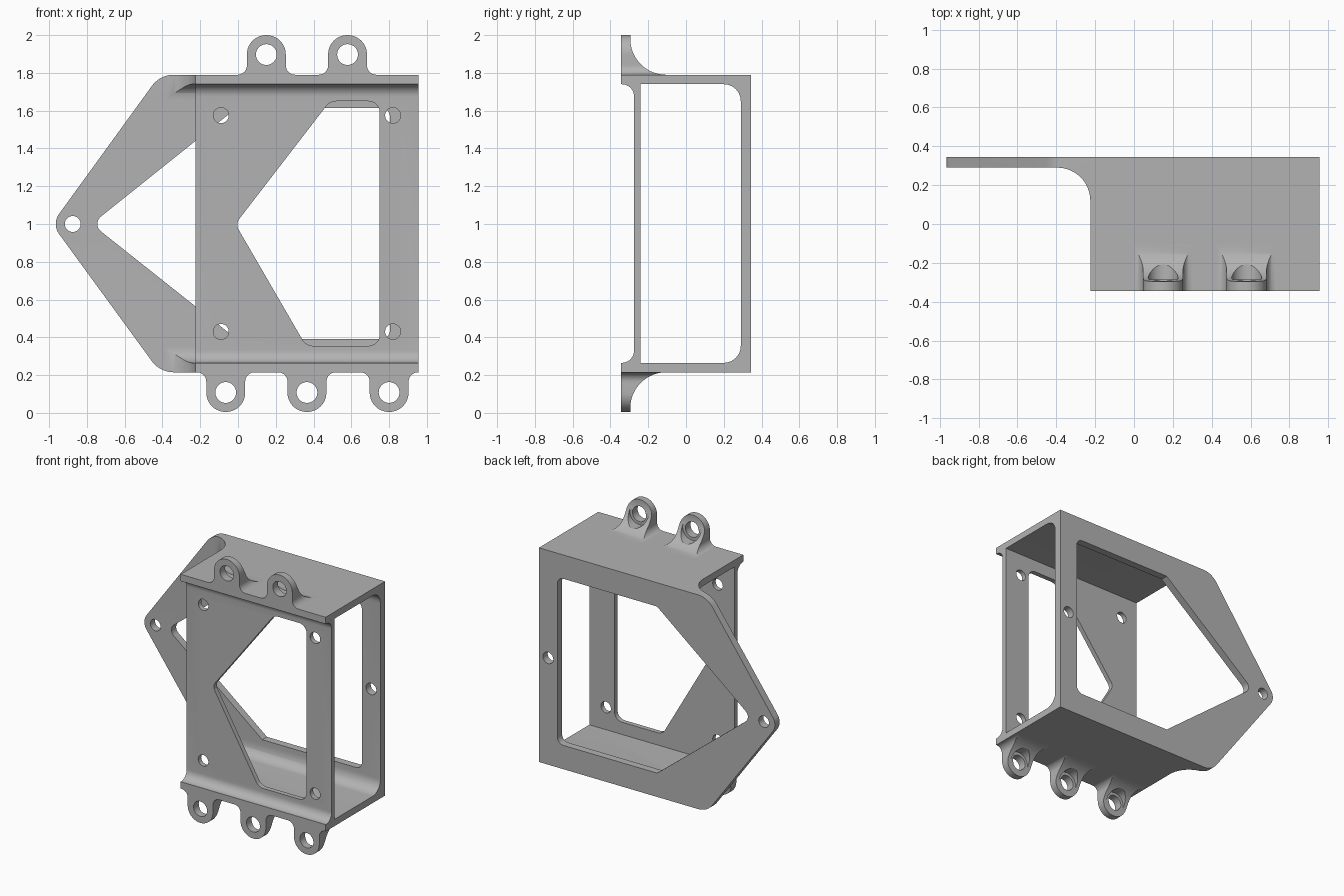
import bpy, bmesh, math
from mathutils import Vector

cube = bpy.data.objects.get("Cube")
if cube:
    bpy.data.objects.remove(cube, do_unlink=True)

grey = bpy.data.materials.new("plain grey")
grey.use_nodes = True
grey.diffuse_color = (0.45, 0.45, 0.45, 1)
grey.node_tree.nodes["Principled BSDF"].inputs["Base Color"].default_value = (0.45, 0.45, 0.45, 1)


def rounded(corners, steps=10):
    """Outline from (u, v) or (u, v, radius) corners, with arcs at the radii."""
    out = []
    for i, c in enumerate(corners):
        p = Vector(c[:2])
        r = c[2] if len(c) > 2 else 0
        if not r:
            out.append(p)
            continue
        a = (Vector(corners[i - 1][:2]) - p).normalized()
        b = (Vector(corners[(i + 1) % len(corners)][:2]) - p).normalized()
        half = a.angle(b) / 2
        centre = p + (a + b).normalized() * (r / math.sin(half))
        start = p + a * (r / math.tan(half)) - centre
        end = p + b * (r / math.tan(half)) - centre
        sweep = math.pi - 2 * half
        for k in range(steps + 1):
            t = k / steps
            out.append(centre + (start * math.sin((1 - t) * sweep)
                                 + end * math.sin(t * sweep)) / math.sin(sweep))
    return out


def prism(name, outline, axis, lo, hi):
    """Extrude an outline along x (u=y, v=z), y (u=x, v=z) or z (u=x, v=y)."""
    place = {"x": lambda u, v, w: (w, u, v),
             "y": lambda u, v, w: (u, w, v),
             "z": lambda u, v, w: (u, v, w)}[axis]
    bm = bmesh.new()
    face = bm.faces.new([bm.verts.new(place(u, v, lo)) for u, v in outline])
    moved = bmesh.ops.extrude_face_region(bm, geom=[face])["geom"]
    bmesh.ops.translate(bm, vec=Vector(place(0, 0, hi - lo)),
                        verts=[g for g in moved if isinstance(g, bmesh.types.BMVert)])
    bmesh.ops.recalc_face_normals(bm, faces=bm.faces)
    mesh = bpy.data.meshes.new(name)
    bm.to_mesh(mesh)
    bm.free()
    mesh.materials.append(grey)
    obj = bpy.data.objects.new(name, mesh)
    bpy.context.collection.objects.link(obj)
    return obj


def drill(name, x, z, r, lo, hi, sides=40):
    ring = [(x + r * math.cos(math.tau * k / sides), z + r * math.sin(math.tau * k / sides))
            for k in range(sides)]
    return prism(name, ring, "y", lo, hi)


def combine(target, operation, *tools):
    """Apply a boolean with each tool, then discard the tools."""
    for tool in tools:
        mod = target.modifiers.new("cut", "BOOLEAN")
        mod.operation, mod.solver, mod.object = operation, "EXACT", tool
        graph = bpy.context.evaluated_depsgraph_get()
        mesh = bpy.data.meshes.new_from_object(target.evaluated_get(graph))
        target.modifiers.clear()
        target.data = mesh
        bpy.data.objects.remove(tool, do_unlink=True)


LEFT, RIGHT, FRONT, BACK = -0.225, 0.955, -0.345, 0.345
BOTTOM, TOP = 0.215, 1.79

# Box section: outer profile with front lips, then the open cavity
bracket = prism("bracket", rounded([
    (FRONT, BOTTOM), (BACK, BOTTOM), (BACK, TOP), (FRONT, TOP), (FRONT, 1.74),
    (-0.275, 1.74, 0.065), (-0.275, 0.265, 0.065), (FRONT, 0.265)]), "x", -1.0, RIGHT)
cavity = prism("cavity", rounded([
    (-0.24, 0.265), (0.29, 0.265, 0.09), (0.29, 1.74, 0.09), (-0.24, 1.74)]), "x", -1.1, 1.1)
combine(bracket, "DIFFERENCE", cavity)

# Pointed side silhouette and curved plan shape
silhouette = prism("silhouette", rounded([
    (1.1, 0.1), (1.1, 1.9), (-0.2, 1.9), (-0.2, TOP), (-0.413, TOP, 0.143),
    (-0.986, 1.0, 0.09), (-0.413, BOTTOM, 0.143), (-0.2, BOTTOM), (-0.2, 0.1)]), "y", -0.5, 0.5)
plan = prism("plan", rounded([
    (1.1, -0.5), (1.1, 0.5), (-1.1, 0.5), (-1.1, 0.29), (LEFT, 0.29, 0.17), (LEFT, -0.5)],
    16), "z", 0, 2)
combine(bracket, "INTERSECT", silhouette, plan)

# Front and back windows
front_window = prism("front_window", rounded([
    (-0.014, 1.0, 0.05), (0.487, 1.65, 0.07), (0.75, 1.65, 0.06),
    (0.75, 0.355, 0.06), (0.36, 0.355, 0.07)]), "y", -0.5, 0)
back_window = prism("back_window", rounded([
    (-0.775, 1.0, 0.05), (-0.006, 1.615), (0.805, 1.615, 0.05),
    (0.805, 0.39, 0.05), (-0.006, 0.39)]), "y", 0, 0.5)
combine(bracket, "DIFFERENCE", front_window, back_window)

# Screw holes in the front and back plates
for x in (-0.09, 0.82):
    for z in (0.43, 1.575):
        combine(bracket, "DIFFERENCE", drill("screw_hole", x, z, 0.041, -0.4, 0))
for x in (-0.875, 0.88):
    combine(bracket, "DIFFERENCE", drill("back_hole", x, 1.0, 0.042, 0.1, 0.5))


# Mounting lugs: flared tabs with a curved back, a hole and a counterbore
def add_lug(x, edge, up):
    w = 0.103
    tab = rounded([(-0.155, -0.02), (-0.155, 0), (-w, 0, 0.05), (-w, 0.21, 0.102),
                   (w, 0.21, 0.102), (w, 0, 0.05), (0.155, 0), (0.155, -0.02)])
    side = rounded([(FRONT, -0.03), (-0.1, -0.03), (-0.1, 0), (-0.295, 0, 0.19),
                    (-0.295, 0.25), (FRONT, 0.25)], 16)
    lug = prism("lug", [(x + u, edge + up * v) for u, v in tab], "y", FRONT, 0)
    combine(lug, "INTERSECT",
            prism("lug_side", [(u, edge + up * v) for u, v in side], "x", x - 0.3, x + 0.3))
    combine(bracket, "UNION", lug)
    z = edge + up * 0.107
    combine(bracket, "DIFFERENCE", drill("lug_hole", x, z, 0.055, -0.5, -0.05),
            drill("counterbore", x, z, 0.077, -0.285, -0.05))


for x in (0.15, 0.58):
    add_lug(x, TOP, 1)
for x in (-0.065, 0.365, 0.80):
    add_lug(x, BOTTOM, -1)

# Shading
bpy.ops.object.select_all(action="DESELECT")
bracket.select_set(True)
bpy.context.view_layer.objects.active = bracket
bpy.ops.object.shade_smooth_by_angle(angle=math.radians(30))
